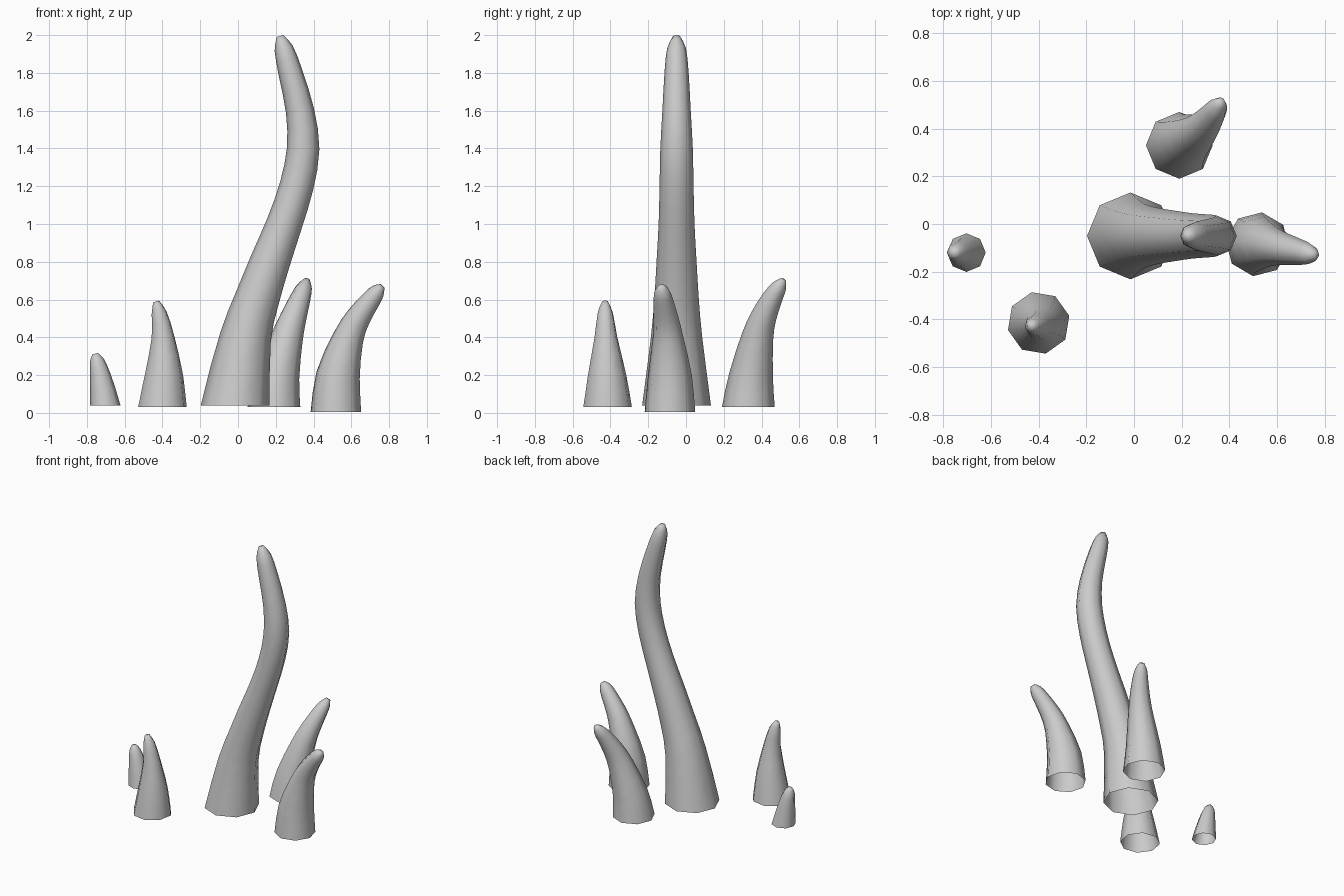
import bpy
import bmesh
from math import cos, sin, tau, radians
from mathutils import Vector

cube = bpy.data.objects.get("Cube")
if cube:
    bpy.data.objects.remove(cube)

grey = bpy.data.materials.new("pale grey")
grey.use_nodes = True
grey.diffuse_color = (0.6, 0.6, 0.6, 1)
grey.node_tree.nodes["Principled BSDF"].inputs["Base Color"].default_value = (0.6, 0.6, 0.6, 1)

SIDES = 8
STEPS = 2


def smooth_path(keys):
    """Catmull-Rom through (x, y, z, radius) keys."""
    p = [Vector(k) for k in keys]
    p = [p[0] * 2 - p[1]] + p + [p[-1] * 2 - p[-2]]
    out = []
    for a, b, c, d in zip(p, p[1:], p[2:], p[3:]):
        for i in range(STEPS):
            t = i / STEPS
            out.append(0.5 * (2 * b + (c - a) * t + (2 * a - 5 * b + 4 * c - d) * t * t
                              + (3 * b - a - 3 * c + d) * t ** 3))
    return out + [p[-2]]


def horn(name, keys, turn=0):
    """Open-bottomed tapering tube, rings square to the path, blunt closed tip."""
    path = smooth_path(keys)
    bm = bmesh.new()
    rings = []
    for i, k in enumerate(path):
        ahead = path[min(i + 1, len(path) - 1)] - path[max(i - 1, 0)]
        tangent = ahead.xyz if i else Vector((0, 0, 1))
        tilt = Vector((0, 0, 1)).rotation_difference(tangent)
        angles = [radians(turn) + tau * s / SIDES for s in range(SIDES)]
        rings.append([bm.verts.new(k.xyz + tilt @ Vector((cos(a), sin(a), 0)) * k.w)
                      for a in angles])
    for low, high in zip(rings, rings[1:]):
        for s in range(SIDES):
            n = (s + 1) % SIDES
            bm.faces.new((low[s], low[n], high[n], high[s]))
    bm.faces.new(rings[-1])
    for f in bm.faces:
        f.smooth = True
    mesh = bpy.data.meshes.new(name)
    bm.to_mesh(mesh)
    bm.free()
    mesh.materials.append(grey)
    obj = bpy.data.objects.new(name, mesh)
    bpy.context.collection.objects.link(obj)


# Tall S-shaped horn in the middle
horn("tall_horn", [(-.015, -.05, .04, .182), (.04, -.05, .4, .136), (.1, -.05, .6, .118),
                   (.17, -.05, .8, .106), (.245, -.05, 1, .095), (.31, -.05, 1.2, .09),
                   (.345, -.05, 1.4, .086), (.328, -.05, 1.6, .075), (.278, -.05, 1.8, .064),
                   (.242, -.05, 1.93, .05), (.222, -.05, 1.995, .018)])

# Horn leaning to the left side
horn("left_horn", [(.518, -.085, .005, .135), (.53, -.085, .2, .117), (.585, -.095, .4, .082),
                   (.64, -.107, .51, .066), (.705, -.12, .6, .052), (.74, -.127, .645, .04),
                   (.765, -.13, .672, .015)], turn=-8)

# Horn leaning to the back
horn("back_horn", [(.19, .33, .03, .14), (.21, .345, .2, .116), (.26, .378, .4, .085),
                   (.295, .411, .51, .069), (.331, .458, .61, .054), (.353, .494, .67, .04),
                   (.366, .517, .705, .016)])

# Short horn at the front right
horn("front_horn", [(-.4, -.415, .03, .132), (-.392, -.418, .2, .104), (-.397, -.424, .4, .062),
                    (-.418, -.427, .53, .041), (-.434, -.428, .59, .016)], turn=13)

# Smallest horn on the right
horn("small_horn", [(-.703, -.12, .04, .081), (-.73, -.12, .2, .055),
                    (-.748, -.12, .28, .037), (-.757, -.12, .313, .015)])
